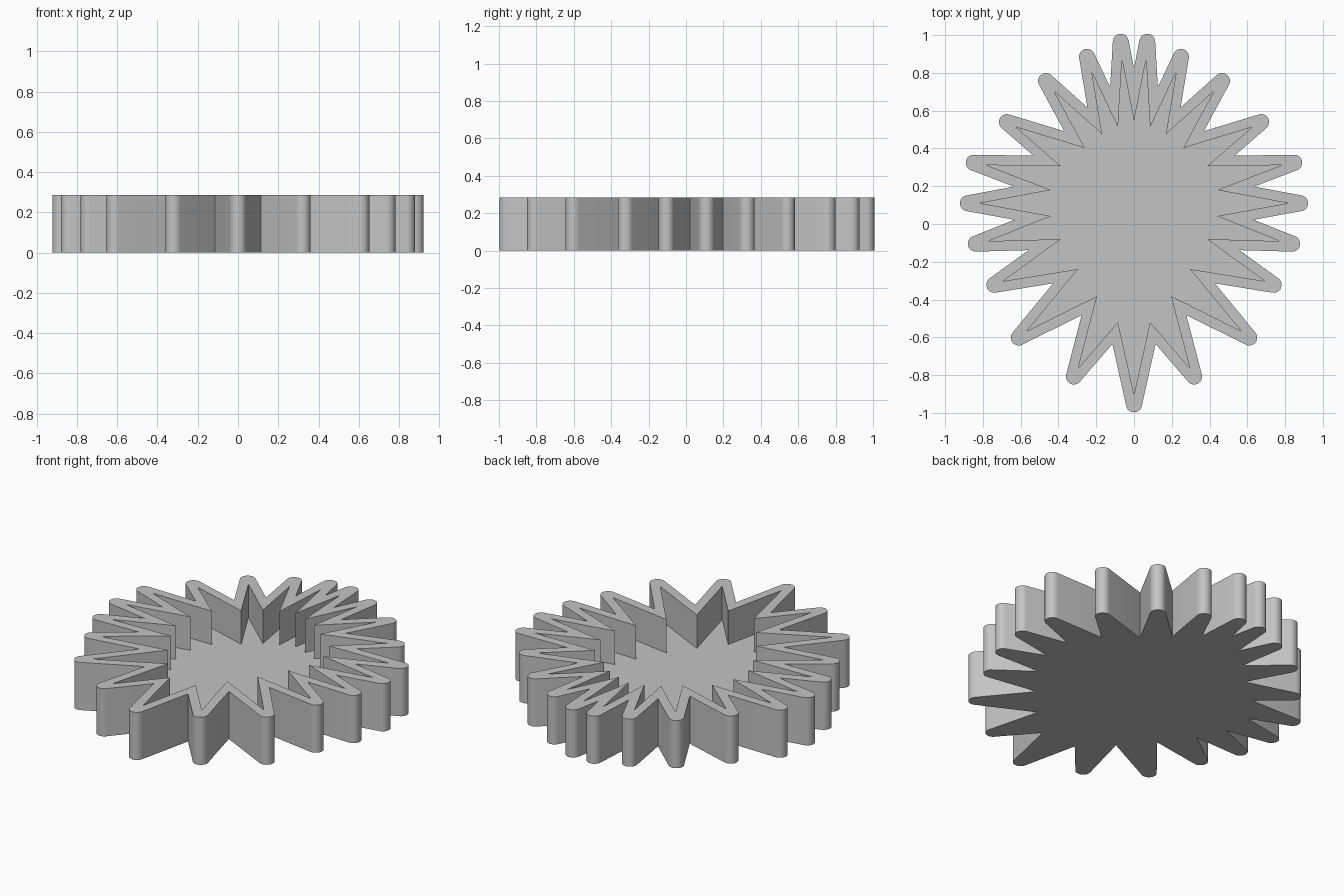
import bpy, bmesh, math
from mathutils import Vector

cube = bpy.data.objects.get("Cube")
if cube:
    bpy.data.objects.remove(cube, do_unlink=True)

HEIGHT, FLOOR = 0.285, 0.085
WALL, TIP_RADIUS, ARC_STEPS = 0.0535, 0.042, 12

# Cavity outline, right half: valley, tip, valley, tip ... from back to front
half = [(0, .545), (.064, .873), (.085, .513), (.224, .806), (.169, .476),
        (.424, .704), (.26, .402), (.625, .513), (.387, .306), (.784, .312),
        (.44, .18), (.816, .11), (.44, .042), (.773, -.091), (.387, -.08),
        (.694, -.303), (.297, -.239), (.567, -.567), (.196, -.382),
        (.295, -.763), (.085, -.52), (0, -.902)]
inner = [Vector(p) for p in half]
inner += [Vector((-p.x, p.y)) for p in reversed(inner[1:-1])]
count = len(inner)


def normal(a, b):
    """Outward normal of a clockwise edge."""
    d = (b - a).normalized()
    return Vector((-d.y, d.x))


def mitre(p, n1, n2, distance):
    return p + (n1 + n2) * (distance / (1 + n1.dot(n2)))


# Outer outline: sharp valleys and rounded tips, kept as one group per corner
groups = []
for i, p in enumerate(inner):
    n1 = normal(inner[i - 1], p)
    n2 = normal(p, inner[(i + 1) % count])
    if i % 2 == 0:
        groups.append([mitre(p, n1, n2, WALL)])
    else:
        centre = mitre(p, n1, n2, WALL - TIP_RADIUS)
        start = math.atan2(n1.y, n1.x)
        sweep = -math.acos(max(-1, min(1, n1.dot(n2))))
        angles = [start + sweep * k / ARC_STEPS for k in range(ARC_STEPS + 1)]
        groups.append([centre + TIP_RADIUS * Vector((math.cos(a), math.sin(a)))
                       for a in angles])

bm = bmesh.new()


def ring(points, z):
    return [bm.verts.new((p.x, p.y, z)) for p in points]


def walls(low, high):
    for k in range(len(low)):
        j = (k + 1) % len(low)
        bm.faces.new((low[k], low[j], high[j], high[k]))


# Outside walls and base
top_groups = [ring(g, HEIGHT) for g in groups]
outer_top = [v for g in top_groups for v in g]
outer_low = ring([p for g in groups for p in g], 0)
walls(outer_low, outer_top)
bm.faces.new(outer_low)

# Cavity walls and floor
inner_top = ring(inner, HEIGHT)
inner_low = ring(inner, FLOOR)
walls(inner_top, inner_low)
bm.faces.new(inner_low)

# Flat rim, one face for each side of a tooth
mid = ARC_STEPS // 2
for i in range(1, count, 2):
    j = (i + 1) % count
    arc = top_groups[i]
    bm.faces.new([inner_top[i - 1], inner_top[i]]
                 + arc[mid::-1] + [top_groups[i - 1][0]])
    bm.faces.new([inner_top[i], inner_top[j], top_groups[j][0]] + arc[:mid - 1:-1])

bmesh.ops.recalc_face_normals(bm, faces=bm.faces)
mesh = bpy.data.meshes.new("star_tray")
bm.to_mesh(mesh)
bm.free()

# Plain grey finish
grey = bpy.data.materials.new("grey")
grey.use_nodes = True
colour = (0.55, 0.55, 0.55, 1)
grey.diffuse_color = colour
grey.node_tree.nodes["Principled BSDF"].inputs["Base Color"].default_value = colour
mesh.materials.append(grey)

tray = bpy.data.objects.new("star_tray", mesh)
bpy.context.collection.objects.link(tray)
bpy.ops.object.select_all(action='DESELECT')
tray.select_set(True)
bpy.context.view_layer.objects.active = tray
bpy.ops.object.shade_smooth_by_angle(angle=math.radians(30))
